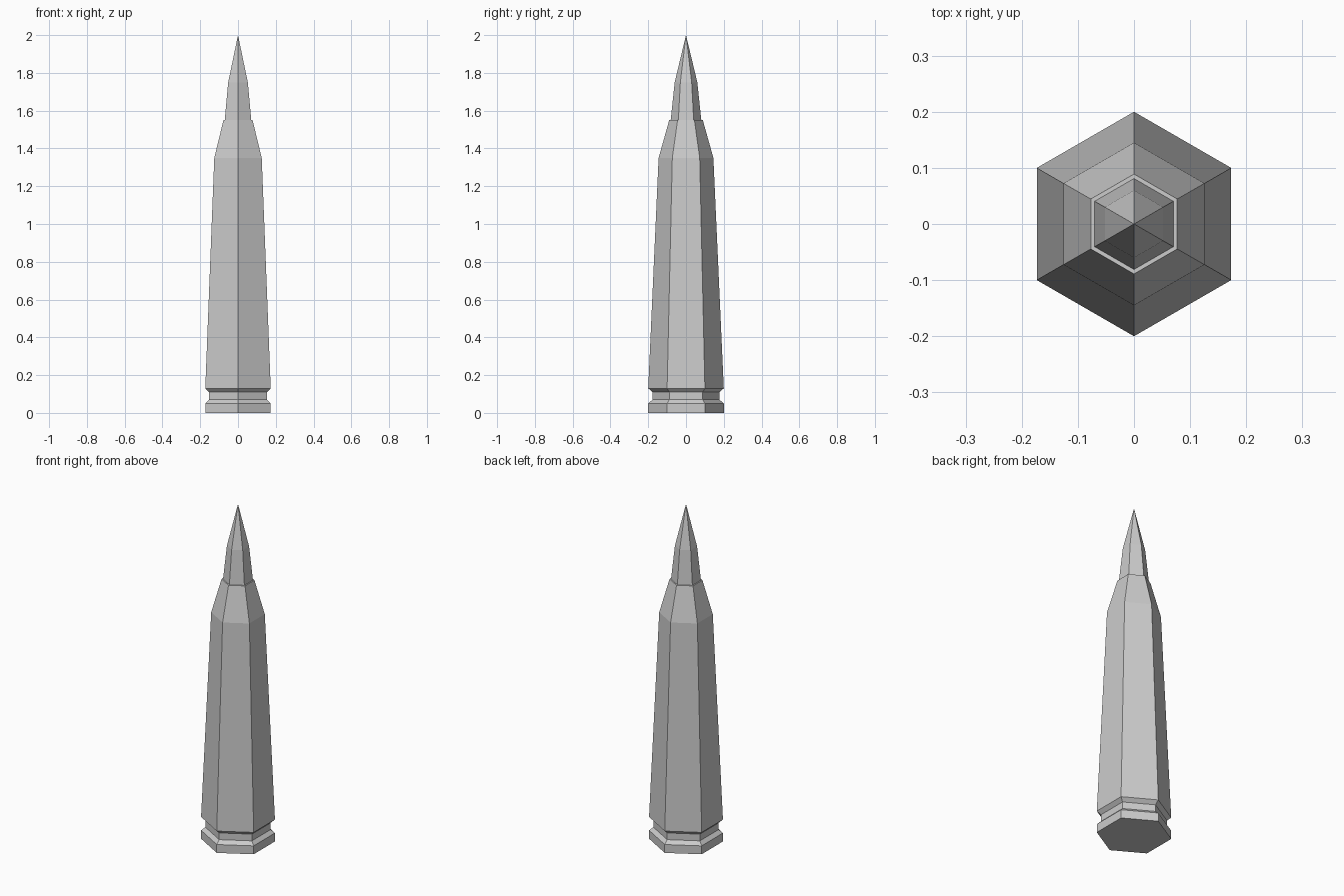
import bpy, bmesh, math

if "Cube" in bpy.data.objects:
    bpy.data.objects.remove(bpy.data.objects["Cube"])

SIDES = 6


def lathe(name, profile, cap_bottom=False):
    """Stack hexagonal rings from (radius, z) pairs; radius 0 makes a point."""
    bm = bmesh.new()
    rings = []
    for r, z in profile:
        if r == 0:
            rings.append([bm.verts.new((0, 0, z))] * SIDES)
        else:
            angles = [math.pi / 2 + i * math.tau / SIDES for i in range(SIDES)]
            rings.append([bm.verts.new((r * math.cos(a), r * math.sin(a), z)) for a in angles])
    for low, high in zip(rings, rings[1:]):
        for i in range(SIDES):
            j = (i + 1) % SIDES
            corners = [low[i], low[j], high[j], high[i]]
            bm.faces.new(list(dict.fromkeys(corners)))
    if cap_bottom:
        bm.faces.new(rings[0][::-1])
    bm.normal_update()
    mesh = bpy.data.meshes.new(name)
    bm.to_mesh(mesh)
    bm.free()
    obj = bpy.data.objects.new(name, mesh)
    bpy.context.collection.objects.link(obj)
    return obj


# Casing: rim, extractor groove, tapered body, shoulder and mouth lip
lathe("casing", [(0.2, 0), (0.2, 0.05), (0.177, 0.07), (0.177, 0.11), (0.2, 0.13),
                 (0.145, 1.35), (0.089, 1.55), (0.081, 1.55)], cap_bottom=True)

# Pointed tip seated in the mouth
lathe("pointed_tip", [(0.081, 1.55), (0.06, 1.75), (0, 2.0)])
